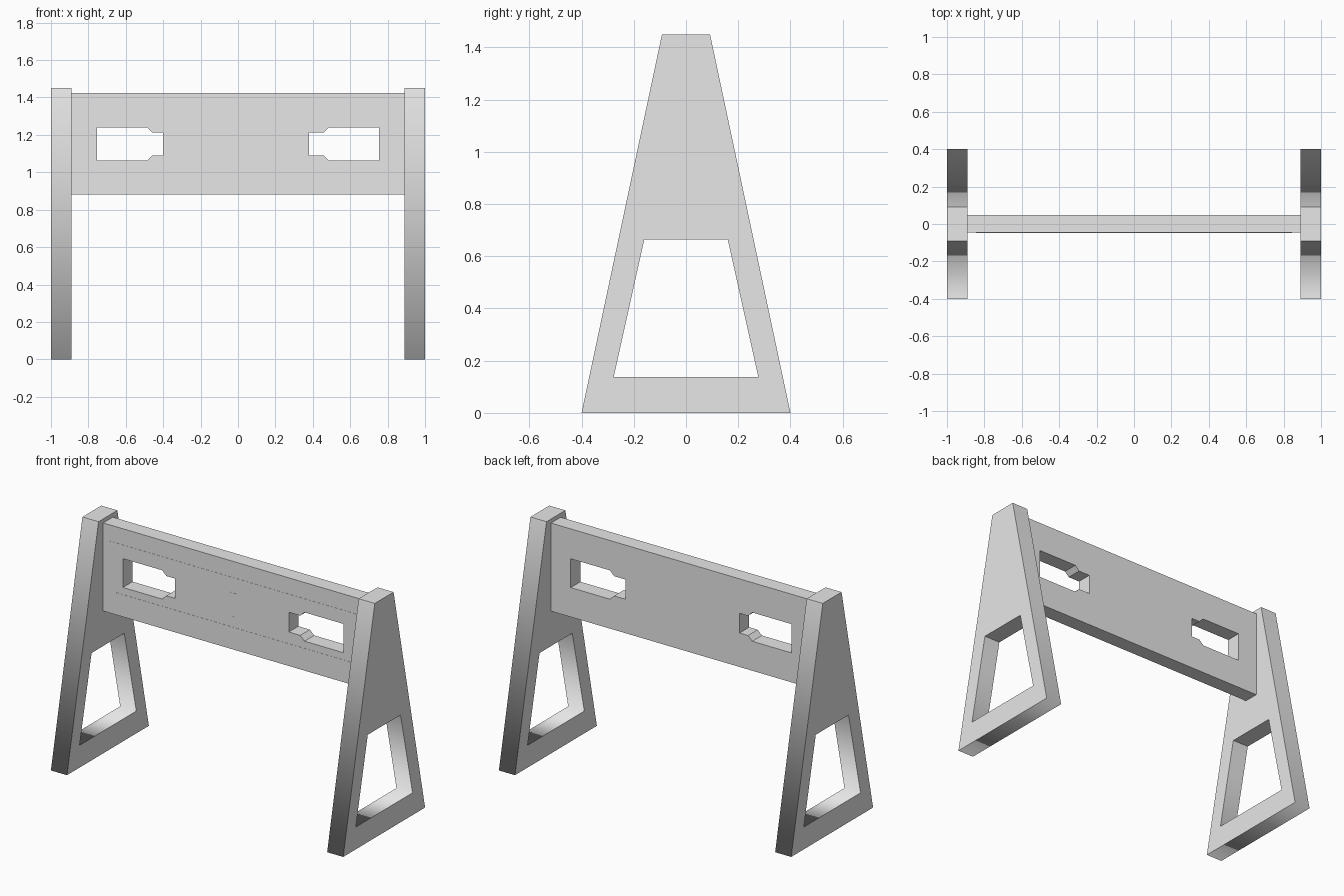
import bpy
import bmesh
from math import radians
from mathutils import Matrix

if "Cube" in bpy.data.objects:
    bpy.data.objects.remove(bpy.data.objects["Cube"])

grey = bpy.data.materials.new("plain_grey")
grey.use_nodes = True
grey.diffuse_color = (0.8, 0.8, 0.8, 1)
grey.node_tree.nodes["Principled BSDF"].inputs["Base Color"].default_value = (0.8, 0.8, 0.8, 1)


def add_object(name, mesh):
    mesh.materials.clear()
    mesh.materials.append(grey)
    obj = bpy.data.objects.new(name, mesh)
    bpy.context.collection.objects.link(obj)
    return obj


def plate(name, loops, y_front, y_back):
    """Flat plate from outlines in x and z; inner outlines become holes."""
    curve = bpy.data.curves.new(name, "CURVE")
    curve.dimensions = "2D"
    curve.fill_mode = "BOTH"
    curve.extrude = (y_back - y_front) / 2
    for loop in loops:
        spline = curve.splines.new("POLY")
        spline.points.add(len(loop) - 1)
        for point, (x, z) in zip(spline.points, loop):
            point.co = (x, z, 0, 1)
        spline.use_cyclic_u = True
        spline.use_smooth = False
    helper = bpy.data.objects.new(name + "_outline", curve)
    mesh = bpy.data.meshes.new_from_object(helper)
    bpy.data.objects.remove(helper)
    mesh.transform(Matrix.Translation((0, (y_front + y_back) / 2, 0))
                   @ Matrix.Rotation(radians(90), 4, "X"))
    bm = bmesh.new()
    bm.from_mesh(mesh)
    bmesh.ops.remove_doubles(bm, verts=bm.verts, dist=0.0001)
    bmesh.ops.recalc_face_normals(bm, faces=bm.faces)
    for face in bm.faces:
        face.smooth = False
    bm.to_mesh(mesh)
    bm.free()
    return add_object(name, mesh)


def rect(half, low, high):
    return [(-half, low), (half, low), (half, high), (-half, high)]


def slot(side, inner):
    """Keyhole slot: wide outer part, chamfered to a narrow inner part."""
    upper = [(0.755, 1.24), (0.487, 1.24), (0.458, 1.212), (inner, 1.212)]
    lower = [(x, 2.302 - z) for x, z in reversed(upper)]
    return [(side * x, z) for x, z in upper + lower]


# Cross panel with its two slots
plate("cross_panel", [rect(0.89, 0.88, 1.425), slot(-1, 0.40), slot(1, 0.38)], -0.046, 0.048)

# Thin border and centre marks on the front of the panel
plate("panel_border", [rect(0.845, 0.975, 1.325), rect(0.802, 1.018, 1.285)], -0.047, -0.046)
for name, end, inward in (("upper_mark", 1.23, -1), ("lower_mark", 1.08, 1)):
    tip, bar = end + inward * 0.05, end + inward * 0.003
    plate(name, [[(-0.025, end), (0.025, end), (0.025, tip), (0.022, tip),
                  (0.022, bar), (-0.022, bar), (-0.022, tip), (-0.025, tip)]], -0.047, -0.046)


def side_leg(name, side):
    """Tapered side frame with a trapezoid opening."""
    bm = bmesh.new()
    outer = [(-0.4, 0), (0.4, 0), (0.092, 1.45), (-0.092, 1.45)]
    opening = [(-0.277, 0.138), (0.277, 0.138), (0.16, 0.664), (-0.16, 0.664)]
    rings = [[bm.verts.new((side * x, y, z)) for y, z in loop]
             for x in (0.89, 1.0) for loop in (outer, opening)]
    in_out, in_open, out_out, out_open = rings
    for a, b in ((in_out, in_open), (out_out, out_open), (in_out, out_out), (in_open, out_open)):
        for i in range(4):
            j = (i + 1) % 4
            bm.faces.new((a[i], a[j], b[j], b[i]))
    bmesh.ops.recalc_face_normals(bm, faces=bm.faces)
    # Soft shading only around the lower corners of the rims
    for face in bm.faces:
        face.smooth = abs(face.normal.x) < 0.5
    for edge in bm.edges:
        a, b = edge.verts
        across = abs(a.co.x - b.co.x) > 0.05
        edge.smooth = across and a.co.z < 0.3
    mesh = bpy.data.meshes.new(name)
    bm.to_mesh(mesh)
    bm.free()
    add_object(name, mesh)


side_leg("left_leg_frame", 1)
side_leg("right_leg_frame", -1)
